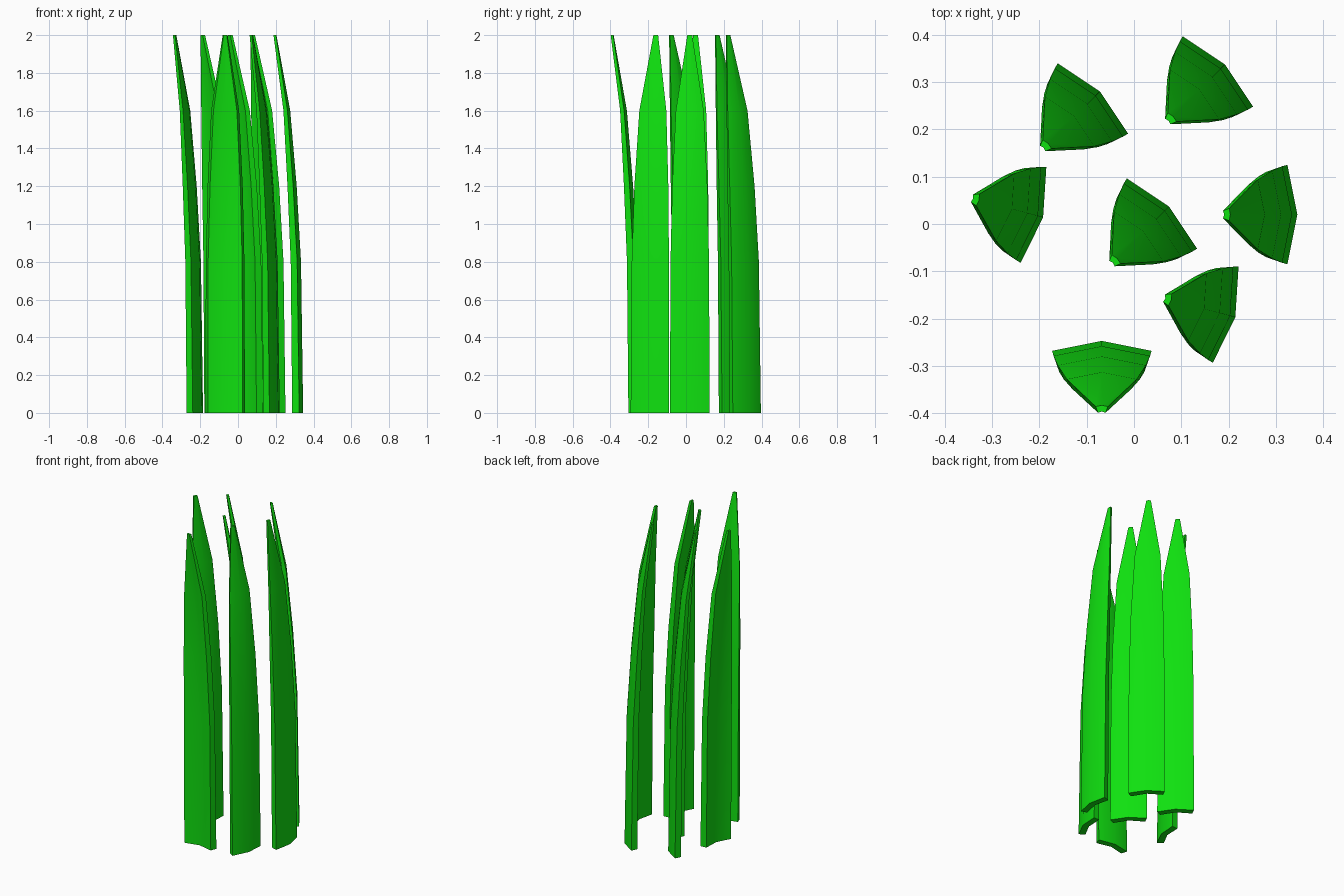
import bpy, bmesh, math
from mathutils import Matrix

if "Cube" in bpy.data.objects:
    bpy.data.objects.remove(bpy.data.objects["Cube"])

green = bpy.data.materials.new("leaf_green")
green.diffuse_color = (0.005, 0.75, 0.005, 1)
green.use_nodes = True
green.node_tree.nodes["Principled BSDF"].inputs["Base Color"].default_value = green.diffuse_color

# Blade sections: height, lean, outer half width, inner half width, thickness
SECTIONS = [
    (0.0, 0.000, 0.105, 0.092, 0.037),
    (0.8, 0.011, 0.102, 0.090, 0.034),
    (1.2, 0.033, 0.093, 0.080, 0.030),
    (1.6, 0.066, 0.074, 0.062, 0.021),
    (2.0, 0.136, 0.013, 0.008, 0.013),
]


def grass_blade(name, x, y, angle, lean_scale):
    """V-section blade with its back ridge at the base point, leaning toward local -y."""
    bm = bmesh.new()
    rings = []
    for z, lean, outer, inner, thick in SECTIONS:
        a = lean * lean_scale
        fold = 0.2 * outer
        ring = [(-outer, a + fold), (-inner, a + fold + thick), (0, a + thick),
                (inner, a + fold + thick), (outer, a + fold), (0, a)]
        rings.append([bm.verts.new((px, -d, z)) for px, d in ring])
    for low, high in zip(rings, rings[1:]):
        for i in range(6):
            j = (i + 1) % 6
            bm.faces.new((low[i], low[j], high[j], high[i]))
    # End caps, split along the fold
    for r in (rings[0], rings[-1]):
        bm.faces.new((r[0], r[1], r[2], r[5]))
        bm.faces.new((r[5], r[2], r[3], r[4]))
    bmesh.ops.recalc_face_normals(bm, faces=bm.faces)
    bm.transform(Matrix.Translation((x, y, 0)) @ Matrix.Rotation(math.radians(angle), 4, 'Z'))
    mesh = bpy.data.meshes.new(name)
    bm.to_mesh(mesh)
    bm.free()
    mesh.materials.append(green)
    ob = bpy.data.objects.new(name, mesh)
    bpy.context.collection.objects.link(ob)
    bpy.ops.object.select_all(action='DESELECT')
    ob.select_set(True)
    bpy.context.view_layer.objects.active = ob
    bpy.ops.object.shade_smooth_by_angle(angle=math.radians(30))


# Clump of blades: name, ridge x, ridge y, turn, lean
for blade in [
    ("front_blade", -0.068, -0.247, 0, 1.0),
    ("right_blade", 0.345, 0.020, -90, 1.04),
    ("left_blade", -0.192, 0.014, -105, 1.03),
    ("front_right_blade", 0.214, -0.197, -105, 1.03),
    ("middle_blade", 0.074, 0.037, -45, 1.14),
    ("back_left_blade", -0.072, 0.280, -45, 1.14),
    ("back_right_blade", 0.192, 0.337, -45, 1.14),
]:
    grass_blade(*blade)
